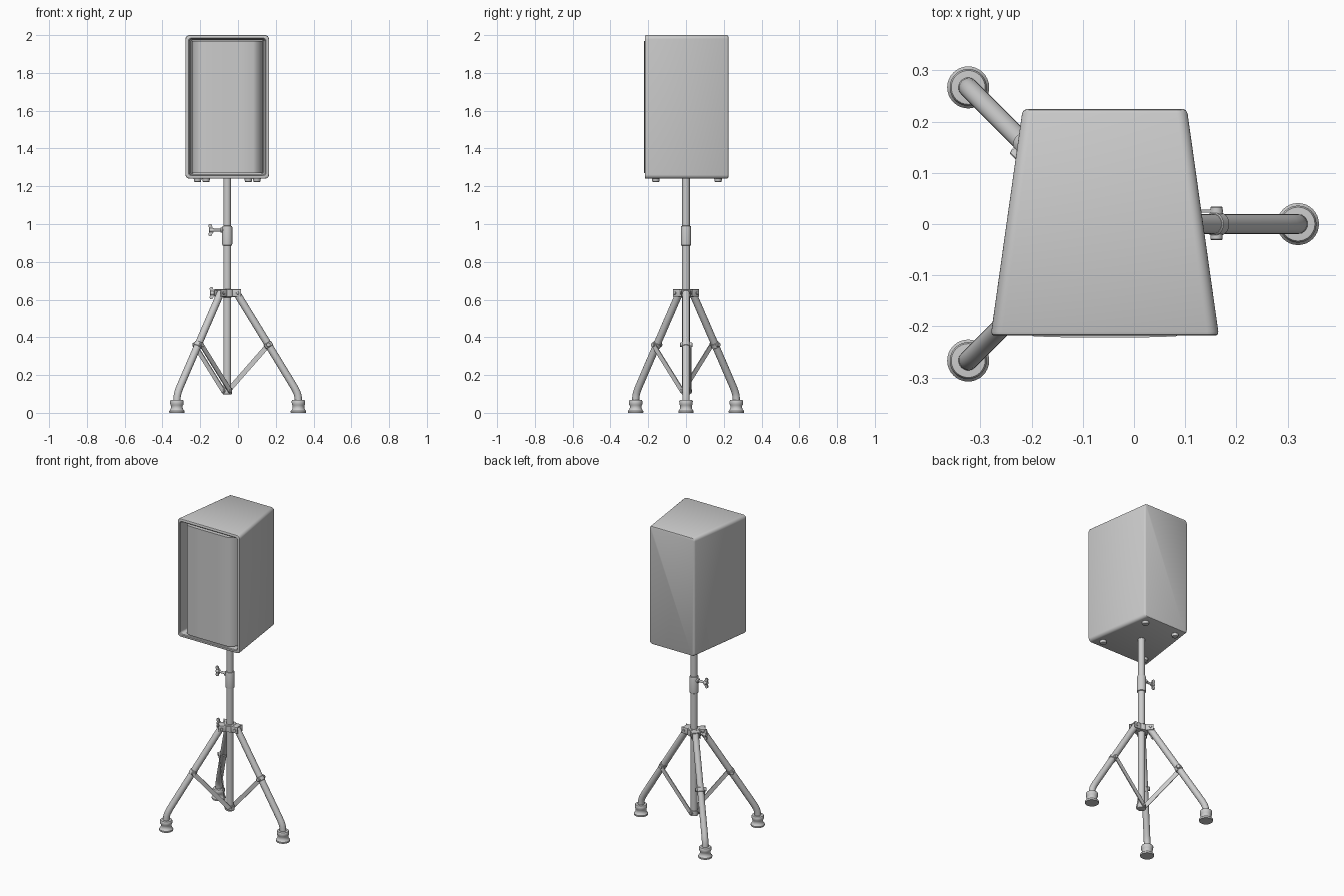
import bpy, bmesh, math
from mathutils import Matrix, Vector

if "Cube" in bpy.data.objects:
    bpy.data.objects.remove(bpy.data.objects["Cube"])

PX = -0.057                      # x of the pole axis
BASE = Matrix.Translation((PX, 0, 0))
grey = bpy.data.materials.new("light_grey")
grey.diffuse_color = (0.6, 0.6, 0.6, 1)
grey.use_nodes = True
grey.node_tree.nodes["Principled BSDF"].inputs["Base Color"].default_value = grey.diffuse_color


def finish(name, bm, matrix=BASE, angle=35):
    bmesh.ops.recalc_face_normals(bm, faces=bm.faces)
    me = bpy.data.meshes.new(name)
    bm.to_mesh(me)
    bm.free()
    me.transform(matrix)
    me.materials.append(grey)
    ob = bpy.data.objects.new(name, me)
    bpy.context.collection.objects.link(ob)
    bpy.ops.object.select_all(action='DESELECT')
    ob.select_set(True)
    bpy.context.view_layer.objects.active = ob
    bpy.ops.object.shade_smooth_by_angle(angle=math.radians(angle))
    return ob


def loft(name, rings, matrix=BASE, angle=35):
    """Skin closed rings of equal length and cap both ends."""
    bm = bmesh.new()
    vr = [[bm.verts.new(p) for p in r] for r in rings]
    n = len(vr[0])
    for a, b in zip(vr, vr[1:]):
        for i in range(n):
            j = (i + 1) % n
            bm.faces.new((a[i], a[j], b[j], b[i]))
    bm.faces.new(vr[0][::-1])
    bm.faces.new(vr[-1])
    return finish(name, bm, matrix, angle)


def lathe(name, profile, matrix=BASE, n=32):
    """Profile of (radius, z) turned around local z."""
    ang = [2 * math.pi * i / n for i in range(n)]
    return loft(name, [[(r * math.cos(a), r * math.sin(a), z) for a in ang]
                       for r, z in profile], matrix)


def tube(name, pts, r, matrix=BASE, n=20):
    """Round tube along a path lying in the local xz plane."""
    pts = [Vector(p) for p in pts]
    rings = []
    for i, p in enumerate(pts):
        t = (pts[min(i + 1, len(pts) - 1)] - pts[max(i - 1, 0)]).normalized()
        u = Vector((0, 1, 0))
        v = t.cross(u)
        rings.append([p + r * (u * math.cos(a) + v * math.sin(a))
                      for a in (2 * math.pi * k / n for k in range(n))])
    return loft(name, rings, matrix)


def rod(name, p0, p1, r, matrix=BASE, n=20, bevel=0.002):
    """Cylinder between two points with softened rims."""
    p0, p1 = Vector(p0), Vector(p1)
    d = p1 - p0
    L = d.length
    m = matrix @ Matrix.Translation(p0) @ d.to_track_quat('Z', 'Y').to_matrix().to_4x4()
    return lathe(name, [(r - bevel, 0), (r, bevel), (r, L - bevel), (r - bevel, L)], m, n)


def bar(name, p0, p1, w, t, matrix=BASE):
    """Flat bar in a plane of constant y, with rounded ends."""
    p0, p1 = Vector(p0), Vector(p1)
    d = (p1 - p0).normalized()
    s = d.cross(Vector((0, 1, 0)))
    out = []
    for c, sg in ((p1, 1), (p0, -1)):
        for k in range(9):
            a = math.pi * k / 8
            out.append(c + sg * w / 2 * (s * math.cos(a) + d * math.sin(a)))
    off = Vector((0, t / 2, 0))
    return loft(name, [[p - off for p in out], [p + off for p in out]], matrix)


def box(name, lo, hi, matrix=BASE, bevel=0.003):
    bm = bmesh.new()
    bmesh.ops.create_cube(bm, size=1)
    for v in bm.verts:
        v.co = [l + (c + 0.5) * (h - l) for c, l, h in zip(v.co, lo, hi)]
    bmesh.ops.bevel(bm, geom=bm.edges[:], offset=bevel, segments=2, affect='EDGES', profile=0.5)
    return finish(name, bm, matrix)


# --- speaker cabinet: tapered rounded box with a recessed front
Z0, Z1 = 1.24, 2.0


def rrect(y, hw, inset, r):
    z0, z1 = Z0 + inset, Z1 - inset
    pts = []
    for cx, cz, a0 in ((hw - r, z1 - r, 0), (r - hw, z1 - r, 90),
                       (r - hw, z0 + r, 180), (hw - r, z0 + r, 270)):
        for k in range(7):
            a = math.radians(a0 + 15 * k)
            pts.append((cx + r * math.cos(a), y, cz + r * math.sin(a)))
    return pts


loft("speaker_cabinet", [rrect(*s) for s in (
    (0.224, 0.154, 0.008, 0.014), (0.222, 0.158, 0.003, 0.018), (0.216, 0.1615, 0, 0.02),
    (-0.210, 0.2215, 0, 0.022), (-0.216, 0.220, 0.002, 0.021), (-0.218, 0.216, 0.006, 0.018),
    (-0.218, 0.206, 0.016, 0.016), (-0.214, 0.202, 0.020, 0.014), (-0.135, 0.192, 0.026, 0.010))])

# curved front grille sitting in the recess
half = [(0.188, -0.13), (0.187, -0.155), (0.181, -0.178), (0.170, -0.196),
        (0.155, -0.211), (0.138, -0.2195), (0.07, -0.2215)]
section = half + [(-x, y) for x, y in reversed(half)]
loft("front_grille", [[(x, y, z) for x, y in section] for z in (1.270, 1.970)], BASE, 30)

# rubber feet under the cabinet
for x, y in ((0.157, -0.16), (-0.157, -0.16), (0.112, 0.17), (-0.112, 0.17)):
    lathe("cabinet_foot", [(0.012, 1.222), (0.018, 1.224), (0.021, 1.242)],
          BASE @ Matrix.Translation((x, y, 0)), 20)

# --- pole
rod("lower_pole", (0, 0, 0.10), (0, 0, 0.92), 0.021, n=32)
rod("upper_pole", (0, 0, 0.90), (0, 0, 1.25), 0.020, n=32)
lathe("height_collar", [(0.021, 0.885), (0.026, 0.888), (0.027, 0.90), (0.027, 0.982),
                        (0.025, 0.99), (0.019, 0.991)])
lathe("lower_collar", [(0.020, 0.098), (0.025, 0.100), (0.025, 0.130), (0.021, 0.133)])
lathe("leg_hub", [(0.022, 0.612), (0.038, 0.615), (0.038, 0.652), (0.034, 0.656), (0.021, 0.656)])


# --- wing screws pointing to the left
def wing_screw(name, z, start, end):
    rod(name + "_boss", (-start, 0, z), (-start - 0.014, 0, z), 0.014)
    rod(name + "_shaft", (-start, 0, z), (-end + 0.01, 0, z), 0.007)
    rod(name + "_head", (-end + 0.028, 0, z), (-end + 0.004, 0, z), 0.012)
    for s in (1, -1):
        bar(name + "_wing", (-end + 0.016, 0, z), (-end + 0.010, 0, z + s * 0.023), 0.019, 0.009)


wing_screw("height_screw", 0.968, 0.022, 0.100)
wing_screw("hub_screw", 0.634, 0.034, 0.094)

# --- three legs with brackets, struts and feet
foot_profile = [(0.040, 0.0), (0.041, 0.003), (0.041, 0.010), (0.034, 0.018), (0.031, 0.026),
                (0.031, 0.038), (0.035, 0.044), (0.036, 0.062), (0.033, 0.067), (0.020, 0.068)]
for deg in (0, 135, 225):
    M = BASE @ Matrix.Rotation(math.radians(deg), 4, 'Z')
    # leg tube with a bend above the foot
    tube("leg", [(0.048, 0, 0.638), (0.215, 0, 0.365), (0.345, 0, 0.152), (0.359, 0, 0.128),
                 (0.369, 0, 0.108), (0.375, 0, 0.088), (0.377, 0, 0.06)], 0.0195, M)
    lathe("leg_foot", foot_profile, M @ Matrix.Translation((0.377, 0, 0)))
    # channel bracket at the hub
    for s in (1, -1):
        box("bracket_cheek", (0.02, s * 0.0235 - 0.003, 0.615), (0.073, s * 0.0235 + 0.003, 0.655), M, 0.002)
        rod("bracket_bolt", (0.055, s * 0.025, 0.635), (0.055, s * 0.031, 0.635), 0.008, M, 12, 0.001)
    box("bracket_top", (0.02, -0.024, 0.648), (0.066, 0.024, 0.655), M, 0.002)
    # strut from the lower collar to the leg, with its clamp and bolt
    bar("strut", (0.004, 0.0255, 0.116), (0.218, 0.0255, 0.36), 0.026, 0.006, M)
    axis = Vector((0.167, 0, -0.273)).normalized()
    mid = Vector((0.218, 0, 0.36))
    rod("strut_clamp", mid - axis * 0.013, mid + axis * 0.013, 0.0225, M, 24)
    rod("strut_bolt", (0.218, -0.031, 0.36), (0.218, 0.034, 0.36), 0.012, M, 16)
    rod("lower_bolt", (0.004, 0.015, 0.116), (0.004, 0.032, 0.116), 0.009, M, 16)
